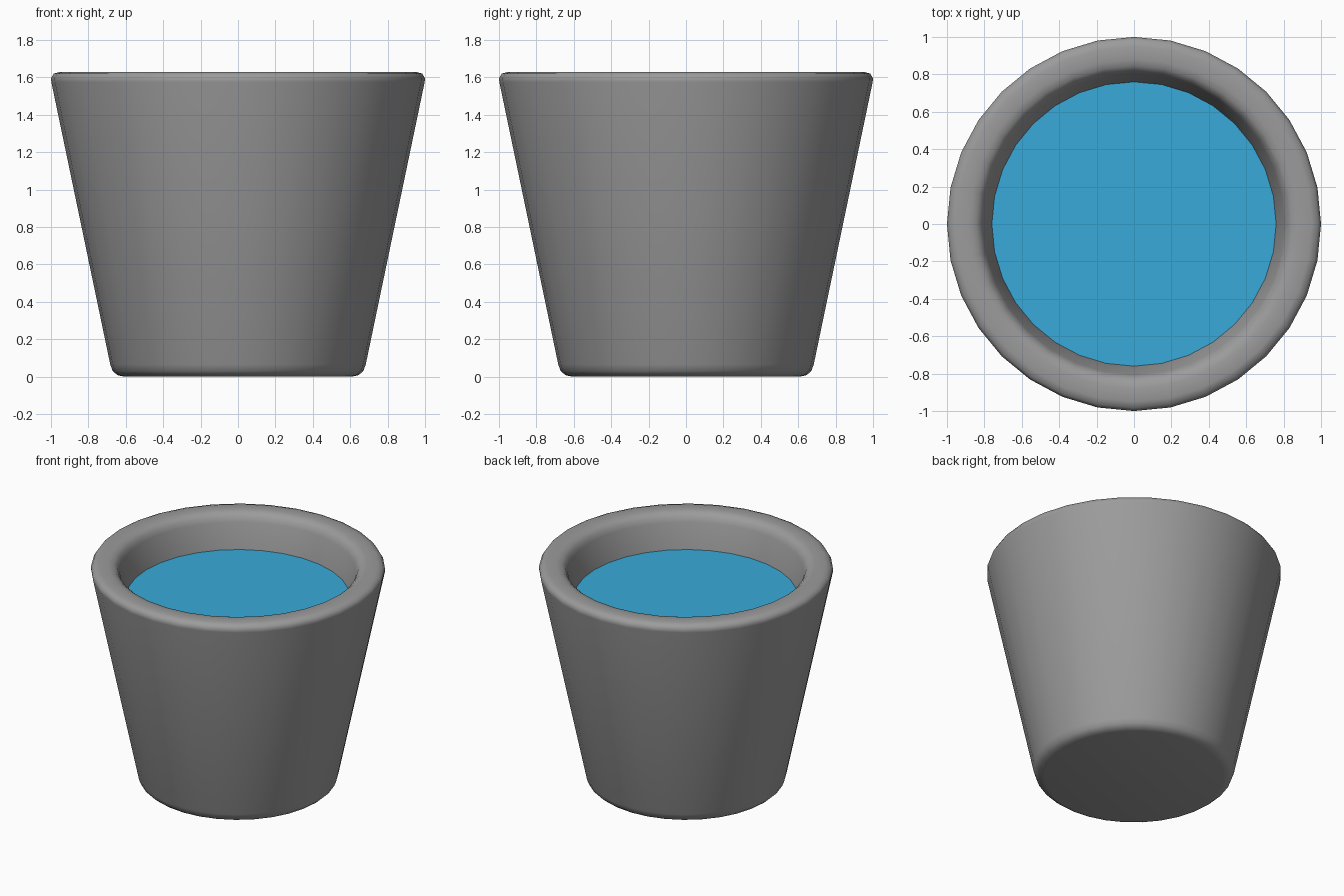
import bpy
import bmesh
from math import cos, sin, pi

SIDES = 32

if "Cube" in bpy.data.objects:
    bpy.data.objects.remove(bpy.data.objects["Cube"], do_unlink=True)


def make_material(name, color):
    mat = bpy.data.materials.new(name)
    mat.use_nodes = True
    mat.diffuse_color = color
    mat.node_tree.nodes["Principled BSDF"].inputs["Base Color"].default_value = color
    return mat


def ring(bm, radius, z):
    return [bm.verts.new((radius * cos(2 * pi * i / SIDES),
                          radius * sin(2 * pi * i / SIDES), z)) for i in range(SIDES)]


def lathe(name, profile, mat, cap_start=False, cap_end=False):
    """Turn a (radius, z) profile around the z axis."""
    bm = bmesh.new()
    rings = [ring(bm, r, z) for r, z in profile]
    for a, b in zip(rings, rings[1:]):
        for i in range(SIDES):
            j = (i + 1) % SIDES
            bm.faces.new((a[i], a[j], b[j], b[i]))
    if cap_start:
        bm.faces.new(rings[0][::-1])
    if cap_end:
        bm.faces.new(rings[-1])
    mesh = bpy.data.meshes.new(name)
    bm.to_mesh(mesh)
    bm.free()
    mesh.materials.append(mat)
    obj = bpy.data.objects.new(name, mesh)
    bpy.context.collection.objects.link(obj)
    return obj


grey = make_material("bucket grey", (0.33, 0.33, 0.33, 1))
blue = make_material("water blue", (0.04, 0.40, 0.69, 1))

# Bucket: rounded foot, flared wall, rounded rim, inner wall and floor
bucket = lathe("bucket", [
    (0.61, 0.0), (0.645, 0.008), (0.67, 0.03), (0.683, 0.065),
    (0.998, 1.575), (1.0, 1.595), (0.985, 1.62), (0.95, 1.63),
    (0.88, 1.63), (0.845, 1.622), (0.82, 1.60), (0.805, 1.565),
    (0.76, 1.38), (0.52, 0.2)], grey, cap_start=True, cap_end=True)
bpy.ops.object.select_all(action="DESELECT")
bucket.select_set(True)
bpy.context.view_layer.objects.active = bucket
bpy.ops.object.shade_smooth_by_angle(angle=pi / 3)

# Water surface filling the inside
lathe("water", [(0.76, 1.38)], blue, cap_end=True)
